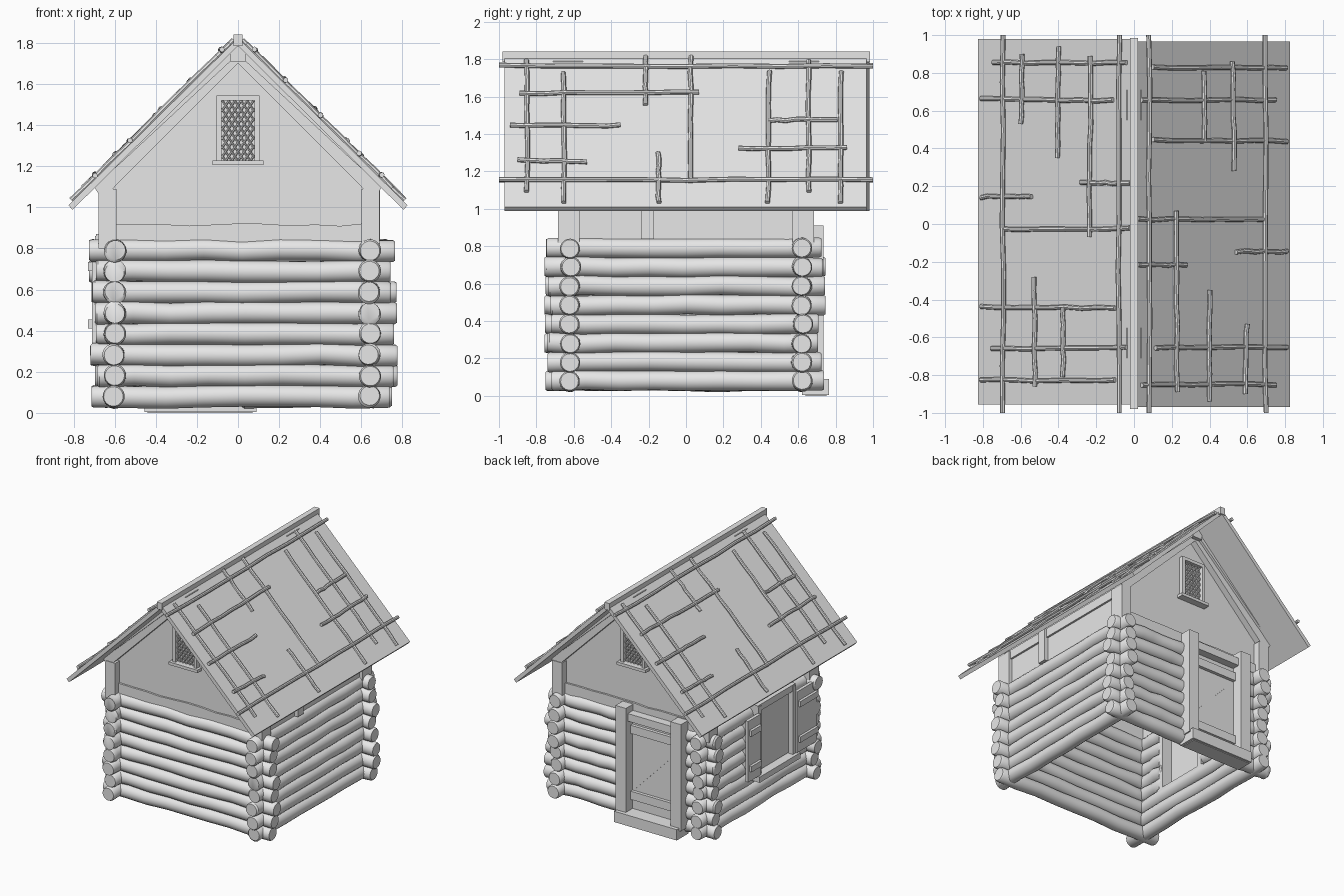
import bpy, bmesh, math, random
from mathutils import Vector

random.seed(7)
cube = bpy.data.objects.get("Cube")
if cube:
    bpy.data.objects.remove(cube, do_unlink=True)

mat = bpy.data.materials.new("pale_grey")
mat.use_nodes = True
GREY = (0.8, 0.8, 0.8, 1)
mat.diffuse_color = GREY
mat.node_tree.nodes["Principled BSDF"].inputs["Base Color"].default_value = GREY


def finish(name, bm, smooth=False):
    bmesh.ops.recalc_face_normals(bm, faces=bm.faces[:])
    mesh = bpy.data.meshes.new(name)
    bm.to_mesh(mesh)
    bm.free()
    mesh.materials.append(mat)
    obj = bpy.data.objects.new(name, mesh)
    bpy.context.collection.objects.link(obj)
    if smooth:
        bpy.ops.object.select_all(action='DESELECT')
        obj.select_set(True)
        bpy.context.view_layer.objects.active = obj
        bpy.ops.object.shade_smooth_by_angle(angle=math.radians(40))
    return obj


def add_tube(bm, a, b, r, sides=8, steps=6, wobble=0.0, taper=1.0):
    """Round bar from a to b with a slightly crooked run."""
    a, b = Vector(a), Vector(b)
    d = (b - a).normalized()
    u = d.orthogonal().normalized()
    v = d.cross(u)
    stops = [i / steps for i in range(steps + 1)]
    if taper < 1:
        inset = 0.2 * r / (b - a).length
        stops = [0, inset] + stops[1:-1] + [1 - inset, 1]
    rings = []
    for i, t in enumerate(stops):
        end = i in (0, len(stops) - 1)
        if not (end and taper < 1 and i):
            off = u * random.uniform(-wobble, wobble) + v * random.uniform(-wobble, wobble)
        rad = r * (taper if end else random.uniform(1 - wobble * 6, 1 + wobble * 6))
        c = a.lerp(b, t) + off
        rings.append([bm.verts.new(c + (u * math.cos(k * math.tau / sides)
                                        + v * math.sin(k * math.tau / sides)) * rad)
                      for k in range(sides)])
    for p, q in zip(rings, rings[1:]):
        for k in range(sides):
            n = (k + 1) % sides
            bm.faces.new((p[k], p[n], q[n], q[k]))
    bm.faces.new(rings[0])
    bm.faces.new(rings[-1])


def log(name, a, b):
    bm = bmesh.new()
    add_tube(bm, a, b, 0.054, 18, 8, 0.005, 0.88)
    finish(name, bm, True)


def prism(name, pts, y0, y1):
    """Extrude an x-z outline from y0 to y1."""
    bm = bmesh.new()
    f = [bm.verts.new((x, y0, z)) for x, z in pts]
    g = [bm.verts.new((x, y1, z)) for x, z in pts]
    bm.faces.new(f)
    bm.faces.new(g)
    for i in range(len(pts)):
        j = (i + 1) % len(pts)
        bm.faces.new((f[i], f[j], g[j], g[i]))
    return finish(name, bm)


def box(name, x0, x1, y0, y1, z0, z1):
    x0, x1 = min(x0, x1), max(x0, x1)
    return prism(name, [(x0, z0), (x1, z0), (x1, z1), (x0, z1)], min(y0, y1), max(y0, y1))


# Log walls, with gaps for the door and the side window
WALL_Y, LEFT_X, RIGHT_X = 0.62, 0.64, -0.60


def jit():
    return random.uniform(-0.022, 0.022)


for row in range(8):
    z = 0.08 + row * 0.1015
    log("front_log", (-0.705 + jit(), -WALL_Y, z), (0.755 + jit(), -WALL_Y, z))
    log("back_log", (0.02, WALL_Y, z), (0.755 + jit(), WALL_Y, z))
    log("back_log", (-0.705 + jit(), WALL_Y, z), (-0.42, WALL_Y, z))
    log("left_log", (LEFT_X, -0.735 + jit(), z), (LEFT_X, 0.725 + jit(), z))
    if row < 3:
        log("right_log", (RIGHT_X, -0.735 + jit(), z), (RIGHT_X, 0.725 + jit(), z))
    else:
        log("right_log", (RIGHT_X, -0.735 + jit(), z), (RIGHT_X, -0.35, z))
        log("right_log", (RIGHT_X, 0.06, z), (RIGHT_X, 0.725 + jit(), z))

# Gables, identical at front and back
for s in (-1, 1):
    prism("gable_wall", [(-0.62, 0.8), (0.64, 0.8), (0.64, 1.13), (0, 1.785), (-0.62, 1.15)],
          s * 0.59, s * 0.63)
    n = 10
    wavy = [(0.62 - 1.22 * i / n, 0.915 + random.uniform(-0.006, 0.008)) for i in range(n + 1)]
    prism("gable_sill_plank", [(-0.6, 0.8), (0.62, 0.8)] + wavy, s * 0.62, s * 0.645)
    box("ridge_beam_end", -0.04, 0.04, s * 0.55, s * 0.71, 1.71, 1.79)
    for m in (-1, 1):
        prism("gable_rafter", [(0, 1.79), (m * 0.7, 1.10), (m * 0.66, 1.035), (m * 0.6, 1.1),
                               (0, 1.70)], s * 0.615, s * 0.68)
        prism("rafter_batten", [(0, 1.79), (m * 0.6, 1.19), (m * 0.565, 1.225 - 0.005),
                                (0, 1.745)], s * 0.64, s * 0.70)
        x = 0.645 if m > 0 else -0.635
        box("corner_post", x - 0.043, x + 0.043, s * 0.57, s * 0.685, 0.8, 1.09)

    # Lattice window in the gable
    y0, y1 = s * 0.62, s * 0.665
    for m in (-1, 1):
        box("gable_window_jamb", m * 0.08, m * 0.105, y0, y1, 1.22, 1.545)
    box("gable_window_head", -0.105, 0.105, y0, y1, 1.52, 1.545)
    box("gable_window_sill", -0.125, 0.125, y0, s * 0.685, 1.205, 1.228)
    bm = bmesh.new()
    w, lo, hi = 0.08, 1.225, 1.522
    for slope in (-1.5, 1.5):
        for k in range(-3, 12):
            c = lo + 0.045 * k
            xs = sorted(((lo - c) / slope, (hi - c) / slope))
            xa, xb = max(-w, xs[0]), min(w, xs[1])
            if xb - xa > 0.01:
                add_tube(bm, (xa, s * 0.64, c + slope * xa), (xb, s * 0.64, c + slope * xb),
                         0.005, 6, 1)
    finish("gable_window_lattice", bm)

# Low side walls and studs above the logs
for s, x in ((1, LEFT_X), (-1, RIGHT_X)):
    box("upper_side_wall", x - 0.02, x + 0.02, -0.6, 0.6, 0.8, 1.12)
    box("side_stud", x, x + s * 0.05, -0.24, -0.17, 0.84, 1.1)
    box("side_wall_plate", x, x + s * 0.035, -0.6, 0.6, 1.03, 1.1)

# Roof slabs and ridge cap
for s, y0, y1 in ((-1, -0.955, 0.98), (1, -0.97, 0.965)):
    prism("roof_slab", [(0, 1.825), (s * 0.825, 1.01), (s * 0.805, 0.988), (0, 1.785)], y0, y1)
box("ridge_cap", -0.022, 0.022, -0.98, 0.985, 1.785, 1.84)

# Roof sticks: hundredths of a unit, repeated on the far slope by a half turn
ALONG = [(8, -100, 100), (69.5, -100, 100), (59, -90, -53), (40, -94, -35),
         (23, -89, 7), (53, 28, 86), (37.5, 44, 81)]
DOWN = [(-85, 4, 75), (-65.5, 11, 81), (-21.5, 2, 28), (-14.5, 54, 81),
        (2.5, 2, 70), (44.5, 10, 81), (65.5, 4, 75), (83, 10, 81)]


def stick(s, xa, ya, xb, yb, lift):
    bm = bmesh.new()
    ends = [(s * x / 100, s * y / 100, 1.822 + lift - x / 100 * 0.988)
            for x, y in ((xa, ya), (xb, yb))]
    add_tube(bm, ends[0], ends[1], 0.013, 8, 8, 0.004)
    finish("roof_stick", bm, True)


for s in (-1, 1):
    for x, a, b in ALONG:
        stick(s, x, a, x + (0 if b == 100 else random.uniform(-1, 1)), b, 0.022)
    for y, a, b in DOWN:
        stick(s, a, y, b, y + random.uniform(-0.6, 0.6), 0.012)

# Back door
box("door_panel", -0.39, 0.03, 0.62, 0.65, 0.08, 0.86)
for x in (-0.47, 0.01):
    box("door_post", x, x + 0.09, 0.60, 0.735, 0.07, 0.91)
box("door_lintel", -0.39, 0.03, 0.60, 0.71, 0.80, 0.86)
for z in (0.17, 0.69):
    box("door_rail", -0.38, 0.01, 0.64, 0.675, z, z + 0.065)
prism("door_brace", [(0.0, 0.235), (-0.38, 0.63), (-0.38, 0.69), (0.0, 0.295)], 0.645, 0.654)
box("door_step", -0.455, 0.09, 0.62, 0.765, 0.005, 0.09)
box("door_step_foot", -0.44, 0.07, 0.64, 0.75, 0, 0.01)

# Side window with open shutters
box("window_panel", -0.655, -0.635, -0.35, 0.06, 0.33, 0.84)
for y in (-0.38, 0.05):
    box("window_jamb", -0.695, -0.55, y, y + 0.04, 0.3, 0.86)
box("window_head", -0.69, -0.55, -0.38, 0.09, 0.82, 0.87)
box("window_sill", -0.72, -0.55, -0.40, 0.11, 0.28, 0.325)
for a, b in ((-0.62, -0.37), (0.08, 0.24)):
    box("shutter", -0.71, -0.685, a, b, 0.33, 0.81)
    for z in (0.41, 0.69):
        box("shutter_batten", -0.73, -0.705, a + 0.015, b - 0.015, z, z + 0.045)
    box("shutter_hinge_post", -0.69, -0.6, (a + b) / 2 - 0.03, (a + b) / 2 + 0.03, 0.36, 0.78)
